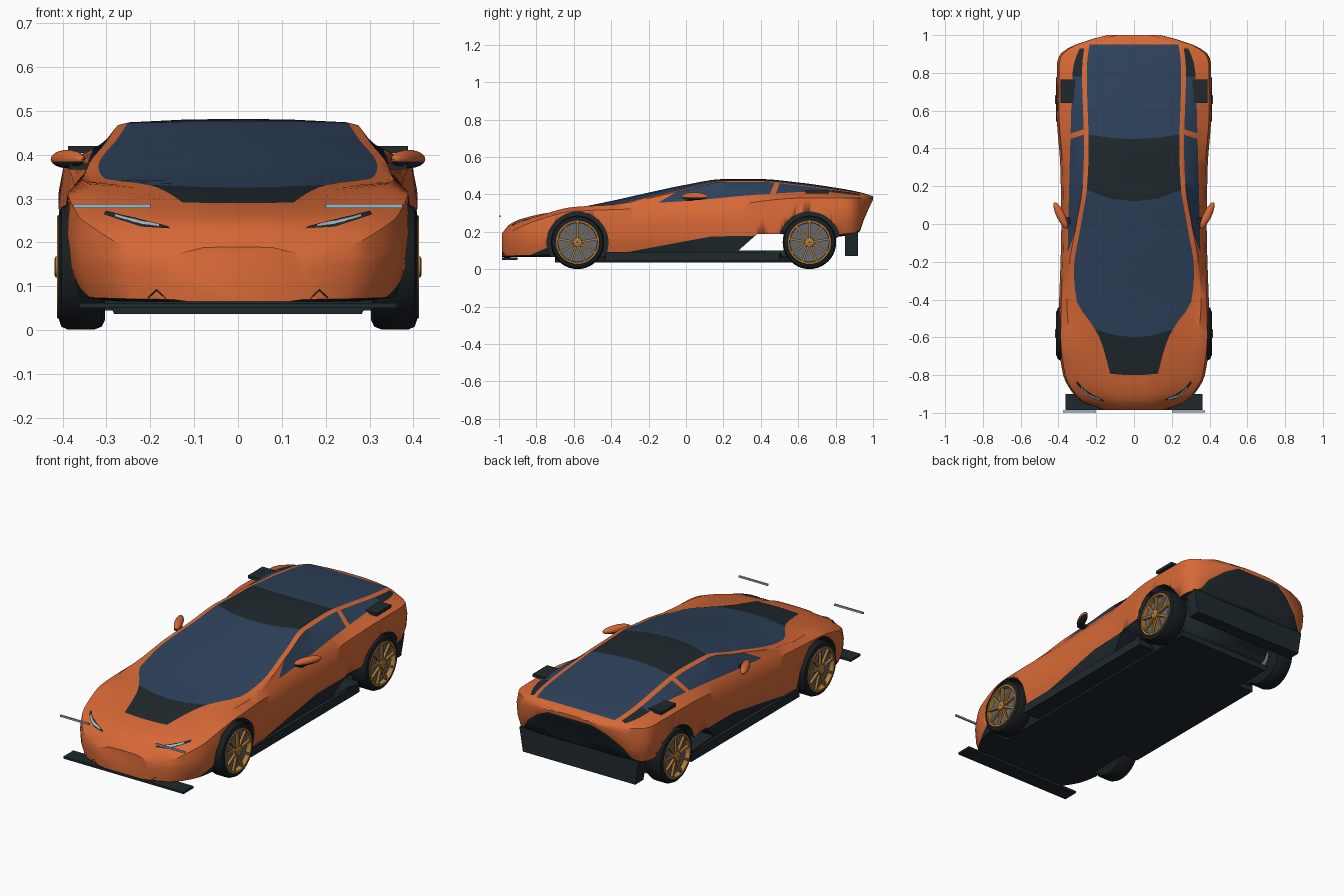
import bpy, bmesh, math
from mathutils import Vector, Matrix
from mathutils.bvhtree import BVHTree

if "Cube" in bpy.data.objects:
    bpy.data.objects.remove(bpy.data.objects["Cube"])


def material(name, *rgb):
    m = bpy.data.materials.new(name)
    m.use_nodes = True
    m.diffuse_color = (*rgb, 1)
    m.node_tree.nodes["Principled BSDF"].inputs["Base Color"].default_value = (*rgb, 1)
    return m


PAINT = material("orange paint", .68, .14, .037)
GLASS = material("blue glass", .027, .055, .108)
TRIM = material("dark trim", .014, .022, .027)
RUBBER = material("tyre rubber", .009, .013, .016)
GOLD = material("gold rim", .42, .2, .045)
STEEL = material("brake steel", .13, .14, .16)
LAMP = material("pale lamp", .36, .47, .53)


def finish(bm, name, *mats, angle=35):
    me = bpy.data.meshes.new(name)
    bmesh.ops.recalc_face_normals(bm, faces=bm.faces)
    bm.to_mesh(me)
    bm.free()
    for m in mats:
        me.materials.append(m)
    ob = bpy.data.objects.new(name, me)
    bpy.context.collection.objects.link(ob)
    bpy.ops.object.select_all(action='DESELECT')
    bpy.context.view_layer.objects.active = ob
    ob.select_set(True)
    bpy.ops.object.shade_smooth_by_angle(angle=math.radians(angle))
    return ob


def curve(*pts):
    """Smooth monotone curve through (y, value) points."""
    d = [(b[1] - a[1]) / (b[0] - a[0]) for a, b in zip(pts, pts[1:])]
    s = [d[0]] + [2 * p * q / (p + q) if p * q > 0 else 0 for p, q in zip(d, d[1:])] + [d[-1]]

    def f(y):
        y = min(max(y, pts[0][0]), pts[-1][0])
        i = max(k for k in range(len(d)) if pts[k][0] <= y)
        h = pts[i + 1][0] - pts[i][0]
        t = (y - pts[i][0]) / h
        a, b = pts[i][1], pts[i + 1][1]
        return (a + (b - a) * t * t * (3 - 2 * t)
                + h * t * (1 - t) * (s[i] * (1 - t) - s[i + 1] * t))
    return f


# Body guide curves along the length
half_width = curve((-.985, .16), (-.95, .26), (-.9, .32), (-.8, .375), (-.6, .4), (0, .385),
                   (.3, .39), (.6, .41), (.85, .408), (.9, .39), (.95, .31), (.98, .22), (1, .14))
bottom = curve((-.985, .065), (.72, .065), (.8, .17), (.92, .19), (.96, .29), (1, .37))
shoulder = curve((-.985, .165), (-.9, .22), (-.8, .26), (-.6, .31), (-.2, .325), (.2, .34), (.6, .38), (1, .38))
belt_x = curve((-.985, .13), (-.9, .24), (-.8, .3), (-.4, .355), (0, .348), (.5, .335), (.8, .325), (.95, .275), (1, .1))
belt_z = curve((-.985, .175), (-.9, .25), (-.8, .282), (-.6, .333), (-.3, .348), (0, .365), (.4, .4), (.7, .415), (1, .386))
top_z = curve((-.985, .19), (-.95, .235), (-.9, .262), (-.8, .29), (-.6, .325), (-.4, .365), (-.2, .41),
              (0, .452), (.2, .482), (.4, .482), (.6, .464), (.8, .436), (.95, .407), (1, .39))
glass_x = curve((-.985, .08), (-.8, .125), (-.62, .175), (-.55, .21), (-.4, .305), (-.25, .318),
                (0, .28), (.2, .248), (.4, .24), (.8, .25), (.95, .235), (1, .06))
drop = curve((-.985, .002), (-.6, 0), (-.3, .025), (0, .022), (.2, .008), (.7, .01), (1, 0))
bow = curve((-.9, 0), (-.6, 1.2), (.12, .9), (.45, .4), (.8, 0))


def half_section(y):
    w, lo, hi = half_width(y), bottom(y), shoulder(y)
    rise = hi - lo
    pts = [(0, y, lo), (w * .7, y, lo), (w * .93, y, lo + rise * .05), (w * .985, y, lo + rise * .35),
           (w, y, lo + rise * .7), (w * .97, y, hi), (belt_x(y), y, belt_z(y))]
    for part, extra in ((1, .025), (1, 0), (.5, 0), (0, 0)):
        yy = y + bow(y) * (part * glass_x(y)) ** 2
        z = top_z(yy) - drop(yy) * part ** 2 - extra * .25
        pts.append((part * glass_x(yy) + extra, yy, z))
    return pts


def strip_colour(k, y):
    if k < 2:
        return 2
    if k == 6 and -.15 < y < .93:
        return 2 if y > .78 else 0 if .45 < y < .48 else 1
    if k > 7 and -.8 < y < .95:
        return 2 if y < -.6 or .12 < y < .45 else 1
    return 0


# Body shell lofted through the sections
breaks = [-.985, -.95, -.9, -.8, -.6, -.15, .12, .45, .48, .78, .85, .93, .95, .98, 1]
stations = [breaks[0]]
for a, b in zip(breaks, breaks[1:]):
    n = math.ceil((b - a) / .04)
    stations += [a + (b - a) * (i + 1) / n for i in range(n)]
bm = bmesh.new()
rings = []
for y in stations:
    half = half_section(y)
    loop = half + [(-x, v, z) for x, v, z in half[-2:0:-1]]
    rings.append([bm.verts.new(p) for p in loop])
size = len(rings[0])
for j in range(len(rings) - 1):
    for i in range(size):
        n = (i + 1) % size
        f = bm.faces.new((rings[j][i], rings[j][n], rings[j + 1][n], rings[j + 1][i]))
        k = i if i < size // 2 else size - 1 - i
        f.material_index = strip_colour(k, (stations[j] + stations[j + 1]) / 2)
for ring in (rings[0], rings[-1]):
    bm.faces.new(ring)


# Dark lower panels, cut along straight lines in the side
def split(y0, z0, y1, z1):
    faces = [f for f in bm.faces if f.calc_center_median().z < .22 and abs(f.calc_center_median().x) > .25]
    geom = faces + list({e for f in faces for e in f.edges}) + list({v for f in faces for v in f.verts})
    bmesh.ops.bisect_plane(bm, geom=geom, dist=1e-5, plane_co=(0, y0, z0), plane_no=(0, z0 - z1, y1 - y0))


split(-.35, .085, .08, .165)
split(-.4, .165, .4, .18)
split(-.87, .06, -.72, .125)
for f in bm.faces:
    c = f.calc_center_median()
    if abs(c.x) > .25 and f.material_index == 0:
        door = -.4 < c.y < .5 and c.z < min(.085 + .186 * (c.y + .35), .165 + .0188 * (c.y + .4))
        corner = -.87 < c.y < -.6 and c.z < .06 + .433 * (c.y + .87)
        if door or corner:
            f.material_index = 2
bmesh.ops.recalc_face_normals(bm, faces=bm.faces)
surface = BVHTree.FromBMesh(bm)
body = finish(bm, "body", PAINT, GLASS, TRIM)


def cut(name, bm):
    tool = finish(bm, name, TRIM)
    tool.hide_render = True
    mod = body.modifiers.new(name, 'BOOLEAN')
    mod.operation, mod.solver, mod.object = 'DIFFERENCE', 'EXACT', tool
    mod.material_mode = 'TRANSFER'
    bpy.context.view_layer.objects.active = body
    bpy.ops.object.modifier_apply(modifier=name)
    bpy.data.objects.remove(tool)


# Wheel arches and the open vent ahead of the rear wheels
AXLES = (("front", -.58), ("rear", .66))
SIDES = (("left", 1), ("right", -1))
for end, y in AXLES:
    for side, s in SIDES:
        bm = bmesh.new()
        bmesh.ops.create_cone(bm, cap_ends=True, segments=48, radius1=.163, radius2=.163, depth=.3,
                              matrix=Matrix.Translation((s * .41, y, .143)) @ Matrix.Rotation(math.pi / 2, 4, 'Y'))
        cut("arch_cutter", bm)
bm = bmesh.new()
vent = [bm.verts.new((-.6, y, z)) for y, z in ((.28, .1), (.38, .188), (.52, .188), (.52, .1))]
cap = bm.faces.new(vent)
new = bmesh.ops.extrude_face_region(bm, geom=[cap])["geom"]
bmesh.ops.translate(bm, vec=(1.2, 0, 0), verts=[v for v in new if isinstance(v, bmesh.types.BMVert)])
cut("vent_cutter", bm)


def box(name, mat, lo, hi, taper=1):
    bm = bmesh.new()
    lo, hi = Vector(lo), Vector(hi)
    mid, dim = (lo + hi) / 2, hi - lo
    for v in bmesh.ops.create_cube(bm, size=1)["verts"]:
        t = taper if v.co.z < 0 else 1
        v.co = mid + Vector((v.co.x * dim.x * t, v.co.y * dim.y, v.co.z * dim.z))
    return finish(bm, name, mat)


# Underside, splitter and diffuser
box("floor_plate", TRIM, (-.3, -.7, .037), (.3, .72, .068), .94)
box("front_splitter", TRIM, (-.362, -.985, .05), (.362, -.9, .062))
box("rear_diffuser", TRIM, (-.36, .85, .07), (.36, .92, .2), .94)
for side, s in SIDES:
    xs = sorted((s * .25, s * .382))
    box(side + "_skirt", TRIM, (xs[0], -.43, .045), (xs[1], .5, .092))
    xs = sorted((s * .31, s * .388))
    box(side + "_rear_winglet", TRIM, (xs[0], .64, .404), (xs[1], .765, .42))
    xs = sorted((s * .2, s * .375))
    box(side + "_light_bar", LAMP, (xs[0], -.997, .279), (xs[1], -.988, .288))


# Thin plates laid on the nose, from matching lower and upper edges
def nose_plate(name, mat, s, lower, upper, lift=.003):
    bm = bmesh.new()
    rows = []
    for edge in (lower, upper):
        row = []
        for a, b in zip(edge, edge[1:]):
            for t in (0, .25, .5, .75, 1)[bool(row):]:
                p = Vector((s * (a[0] + (b[0] - a[0]) * t), -2, a[1] + (b[1] - a[1]) * t))
                hit, normal, *_ = surface.ray_cast(p, Vector((0, 1, 0)))
                if hit:
                    row.append(bm.verts.new(hit + normal * lift))
        rows.append(row)
    for i in range(min(map(len, rows)) - 1):
        bm.faces.new((rows[0][i], rows[0][i + 1], rows[1][i + 1], rows[1][i]))
    finish(bm, name, mat)


for side, s in SIDES:
    nose_plate(side + "_headlight_bezel", TRIM, s, [(.155, .23), (.22, .234), (.305, .262)],
               [(.16, .235), (.22, .25), (.3, .27)])
    nose_plate(side + "_headlight", LAMP, s, [(.18, .234), (.22, .238), (.28, .256)],
               [(.18, .238), (.22, .246), (.28, .262)], .005)
    nose_plate(side + "_bumper_notch", TRIM, s, [(.155, .067), (.185, .067), (.215, .067)],
               [(.16, .069), (.185, .095), (.21, .069)])


# Wheels: each ring is a (radius, outward) profile turned about the axle
def lathe(bm, profile, mat):
    verts = [bm.verts.new((x, 0, r)) for r, x in profile]
    edges = [bm.edges.new(p) for p in zip(verts, verts[1:])]
    old = set(bm.faces)
    bmesh.ops.spin(bm, geom=verts + edges, cent=(0, 0, 0), axis=(1, 0, 0), angle=math.tau, steps=40,
                   use_merge=True)
    for f in set(bm.faces) - old:
        f.material_index = mat


def wheel(name, s, y):
    bm = bmesh.new()
    lathe(bm, [(.05, .01), (.12, 0), (.136, .008), (.143, .025), (.143, .085), (.136, .1), (.118, .106), (.11, .09)], 0)
    lathe(bm, [(.119, .104), (.116, .11), (.106, .11), (.104, .085)], 1)
    lathe(bm, [(.108, .085), (.002, .085)], 2)
    lathe(bm, [(.026, .085), (.024, .113), (.016, .116), (.002, .116)], 1)
    for i in range(9):
        turn = Matrix.Rotation(math.tau * i / 9, 4, 'X')
        spoke = bmesh.ops.create_cube(bm, size=1, matrix=turn @ Matrix.Translation((.1, 0, .063))
                                      @ Matrix.Diagonal((.014, .012, .09, 1)))
        for f in {f for v in spoke["verts"] for f in v.link_faces}:
            f.material_index = 1
    bmesh.ops.transform(bm, matrix=Matrix.Translation((s * .303, y, .144)) @ Matrix.Diagonal((s, 1, 1, 1)),
                        verts=bm.verts)
    finish(bm, name, RUBBER, GOLD, STEEL)


for end, y in AXLES:
    for side, s in SIDES:
        wheel(f"{end}_{side}_wheel", s, y)

# Door mirrors: painted leaf-shaped pod, dark below, on a dark stalk
for side, s in SIDES:
    bm = bmesh.new()
    bmesh.ops.create_uvsphere(bm, u_segments=20, v_segments=12, radius=1)
    for f in bm.faces:
        f.material_index = int(f.calc_center_median().z < -.3)
    place = (Matrix.Translation((s * .388, .045, .39)) @ Matrix.Rotation(-s * .45, 4, 'Z')
             @ Matrix.Diagonal((.022, .078, .021, 1)))
    bmesh.ops.transform(bm, matrix=place, verts=bm.verts)
    finish(bm, side + "_mirror", PAINT, TRIM)
    xs = sorted((s * .32, s * .385))
    box(side + "_mirror_stalk", TRIM, (xs[0], 0, .366), (xs[1], .035, .38))
